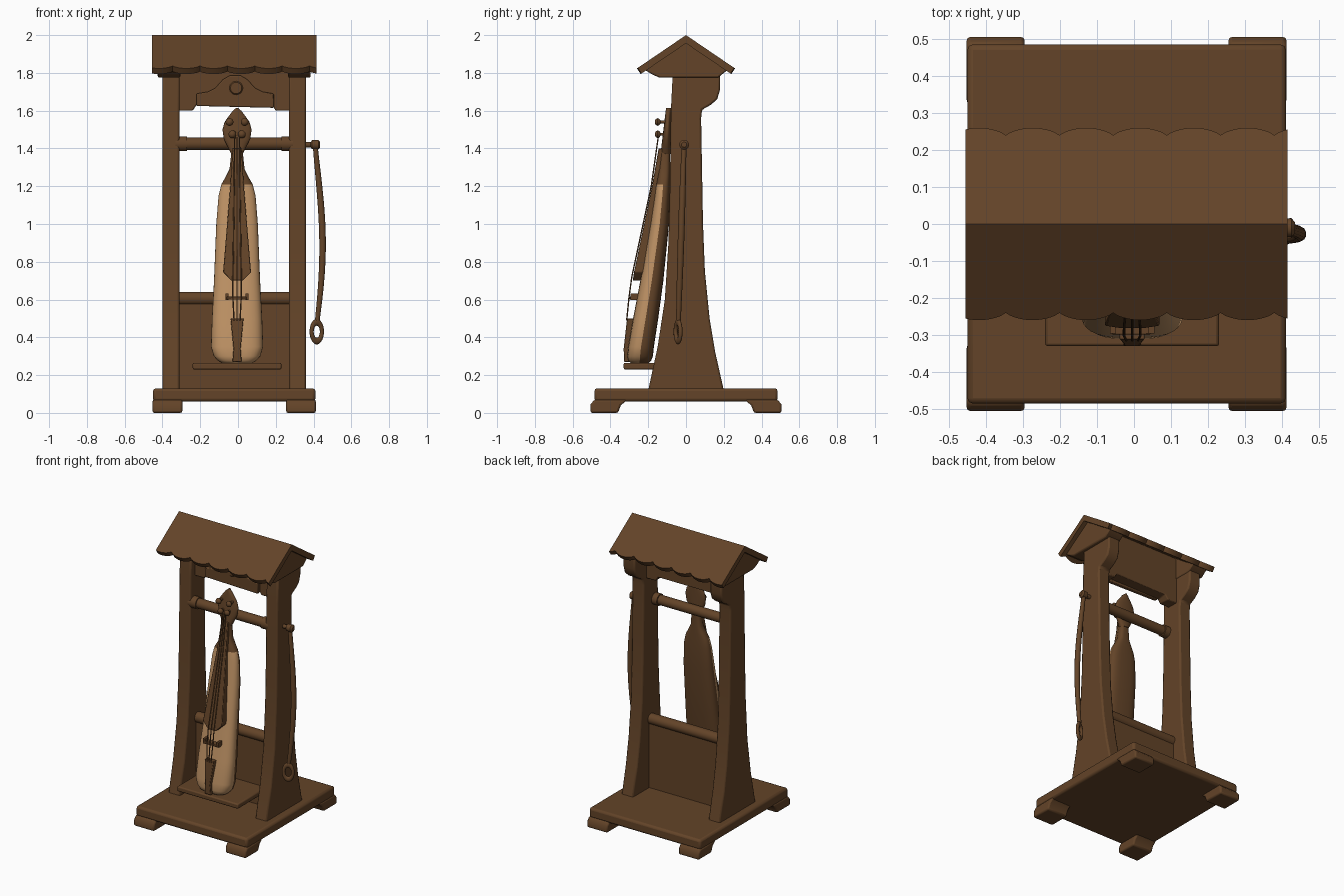
import bpy, bmesh, math
from mathutils import Vector

if "Cube" in bpy.data.objects:
    bpy.data.objects.remove(bpy.data.objects["Cube"])

CX = -0.02  # centre line of the stand


def material(name, rgb):
    m = bpy.data.materials.new(name)
    m.diffuse_color = (*rgb, 1)
    m.use_nodes = True
    m.node_tree.nodes["Principled BSDF"].inputs["Base Color"].default_value = m.diffuse_color
    return m


BROWN = material("brown wood", (0.125, 0.057, 0.021))
TAN = material("tan spruce", (0.52, 0.29, 0.13))


def finish(name, bm, mats=(BROWN,), bevel=0.0):
    bmesh.ops.recalc_face_normals(bm, faces=bm.faces)
    me = bpy.data.meshes.new(name)
    bm.to_mesh(me)
    bm.free()
    ob = bpy.data.objects.new(name, me)
    bpy.context.collection.objects.link(ob)
    for m in mats:
        me.materials.append(m)
    if bevel:
        b = ob.modifiers.new("bevel", 'BEVEL')
        b.width, b.segments, b.limit_method = bevel, 2, 'ANGLE'
        b.angle_limit = math.radians(40)
    bpy.ops.object.select_all(action='DESELECT')
    ob.select_set(True)
    bpy.context.view_layer.objects.active = ob
    bpy.ops.object.shade_smooth_by_angle(angle=math.radians(40))
    return ob


def loft(name, rings, mats=(BROWN,), rule=None, bevel=0.0):
    """Join rings of points (equal counts) with quads and cap both ends."""
    bm = bmesh.new()
    vs = [[bm.verts.new(p) for p in r] for r in rings]
    n = len(vs[0])
    for i in range(len(vs) - 1):
        for j in range(n):
            k = (j + 1) % n
            f = bm.faces.new((vs[i][j], vs[i][k], vs[i + 1][k], vs[i + 1][j]))
            if rule:
                f.material_index = rule(i, j)
    bm.faces.new(vs[0])
    bm.faces.new(vs[-1])
    return finish(name, bm, mats, bevel)


def prism_x(name, yz, x0, x1, bevel=0.0):
    return loft(name, [[(x, y, z) for y, z in yz] for x in (x0, x1)], bevel=bevel)


def prism_y(name, xz, y0, y1, bevel=0.0):
    return loft(name, [[(x, y, z) for x, z in xz] for y in (y0, y1)], bevel=bevel)


def box(name, x0, x1, y0, y1, z0, z1, bevel=0.0):
    return prism_x(name, [(y0, z0), (y1, z0), (y1, z1), (y0, z1)], x0, x1, bevel)


def tube(name, pts, r, sides=16):
    """Round rod along a path; r is one radius or one per point."""
    pts = [Vector(p) for p in pts]
    rs = r if isinstance(r, (list, tuple)) else [r] * len(pts)
    d = (pts[-1] - pts[0]).normalized()
    u = d.orthogonal().normalized()
    v = d.cross(u)
    rings = [[p + (u * math.cos(a) + v * math.sin(a)) * q
              for a in (2 * math.pi * k / sides for k in range(sides))]
             for p, q in zip(pts, rs)]
    return loft(name, rings)


# base slab and four feet
box("base_slab", -0.45, 0.41, -0.485, 0.485, 0.06, 0.13, 0.015)
for sx in (-1, 1):
    for sy in (-1, 1):
        prof = [(sy * y, z) for y, z in
                [(0.505, 0), (0.505, 0.045), (0.485, 0.07), (0.31, 0.07), (0.345, 0.04), (0.36, 0)]]
        prism_x("foot", prof, CX + sx * 0.275, CX + sx * 0.432, 0.01)

# flared posts with a rear bracket, and gable ends on top
post = [(-0.2, 0.12), (-0.15, 0.35), (-0.112, 0.6), (-0.093, 0.9), (-0.085, 1.2), (-0.08, 1.6),
        (-0.07, 1.8), (0.18, 1.8), (0.18, 1.71), (0.165, 1.66), (0.13, 1.63), (0.085, 1.605),
        (0.08, 1.56), (0.09, 1.0), (0.1, 0.75), (0.125, 0.5), (0.155, 0.32), (0.2, 0.12)]
gable = [(-0.14, 1.775), (0.17, 1.775), (0.225, 1.82), (0, 1.97), (-0.225, 1.82), (-0.175, 1.79)]
for s in (-1, 1):
    prism_x("post", post, CX + s * 0.29, CX + s * 0.38, 0.01)
    prism_x("gable_end", gable, CX + s * 0.285, CX + s * 0.405, 0.008)

# roof slopes with scalloped eaves
N, SCALLOPS, T = 72, 6, 0.036
down = Vector((0, 0.827, -0.562))
for s in (-1, 1):
    rings = []
    for i in range(N + 1):
        x = -0.455 + 0.87 * i / N
        length = 0.29 + 0.024 * abs(math.sin(math.pi * (SCALLOPS * i / N + 0.25))) ** 0.7
        e = down * length
        rings.append([(x, 0, 2.0), (x, s * e.y, 2 + e.z),
                      (x, s * (e.y - 0.562 * T), 2 + e.z - 0.827 * T), (x, 0, 2 - T / 0.827)])
    loft("roof_slope", rings)

# header board with pediment plate and round medallion
prism_y("header_board", [(-0.315, 1.6), (-0.24, 1.6), (-0.22, 1.63), (0.18, 1.63), (0.2, 1.6),
                         (0.275, 1.6), (0.275, 1.95), (-0.315, 1.95)], -0.03, 0.05, 0.006)
plate = [(-0.22, 1.625), (0.19, 1.615), (0.19, 1.69), (0.13, 1.70), (0.09, 1.72), (0.05, 1.765),
         (0.015, 1.785), (-0.045, 1.785), (-0.08, 1.765), (-0.12, 1.72), (-0.16, 1.70), (-0.22, 1.69)]
prism_y("pediment_plate", plate, -0.055, -0.025, 0.006)
tube("medallion", [(-0.01, -0.05, 1.72), (-0.01, -0.062, 1.72)], [0.04, 0.03], 24)

# crossbars, lower back panel and shelf
tube("upper_crossbar", [(-0.33, -0.045, 1.425), (-0.27, -0.045, 1.425), (-0.269, -0.045, 1.425),
                        (0.229, -0.045, 1.425), (0.23, -0.045, 1.425), (0.29, -0.045, 1.425)],
     [0.04, 0.04, 0.033, 0.033, 0.04, 0.04], 20)
tube("lower_crossbar", [(-0.33, 0, 0.605), (0.29, 0, 0.605)], 0.036, 20)
box("back_panel", -0.32, 0.28, -0.02, 0.02, 0.12, 0.59)
box("shelf", -0.24, 0.23, -0.33, -0.01, 0.23, 0.265, 0.008)

# fiddle body: (z, half width, front y, back y); the front half is tan
BX, M = -0.005, 32
stations = [(0.262, 0.075, -0.29, -0.2), (0.275, 0.1, -0.305, -0.185), (0.3, 0.123, -0.311, -0.175),
            (0.35, 0.138, -0.306, -0.17), (0.5, 0.133, -0.28, -0.147), (0.7, 0.122, -0.242, -0.12),
            (1.0, 0.11, -0.188, -0.09), (1.15, 0.098, -0.165, -0.085), (1.21, 0.083, -0.157, -0.085),
            (1.25, 0.06, -0.15, -0.085), (1.29, 0.04, -0.145, -0.085), (1.4, 0.028, -0.132, -0.085)]


def power(v, e):
    return math.copysign(abs(v) ** e, v)


def body_ring(z, hw, yf, yb, e=0.6):
    out = []
    for j in range(M):
        a = 2 * math.pi * j / M
        out.append((BX + hw * power(math.cos(a), e),
                    (yf + yb) / 2 + (yf - yb) / 2 * power(math.sin(a), 0.8), z))
    return out


loft("fiddle_body", [body_ring(*s) for s in stations], (BROWN, TAN),
     lambda i, j: 1 if j < M // 2 and i < 8 else 0)

# fiddle head
head = [(1.37, 0.03), (1.41, 0.05), (1.45, 0.07), (1.5, 0.077), (1.54, 0.066), (1.57, 0.045),
        (1.6, 0.022), (1.615, 0.004)]
loft("fiddle_head", [body_ring(z, w, -0.135 + (z - 1.37) * 0.12, -0.08, 1) for z, w in head])

# tuning pegs with knobs pointing forward
for px, pz in ((-0.045, 1.54), (0.035, 1.54), (-0.03, 1.475), (0.02, 1.475)):
    tube("tuning_peg", [(px, -0.1, pz), (px, -0.135, pz), (px, -0.14, pz), (px, -0.15, pz),
                        (px, -0.16, pz), (px, -0.165, pz)],
         [0.008, 0.008, 0.016, 0.021, 0.016, 0.006], 12)


def slab(name, rows):
    """Tapered plate: rows of (z, half width, front y, back y)."""
    loft(name, [[(BX - w, f, z), (BX + w, f, z), (BX + w, b, z), (BX - w, b, z)]
                for z, w, f, b in rows], bevel=0.004)


# fingerboard, tailpiece and bridge
slab("fingerboard", [(0.7, 0.03, -0.282, -0.24), (0.745, 0.074, -0.275, -0.225),
                     (1.2, 0.036, -0.18, -0.14), (1.4, 0.024, -0.145, -0.11)])
slab("tailpiece", [(0.27, 0.024, -0.328, -0.29), (0.34, 0.019, -0.33, -0.285), (0.5, 0.034, -0.312, -0.275)])
box("bridge", BX - 0.055, BX + 0.05, -0.298, -0.25, 0.6, 0.615, 0.003)
for sx in (-1, 1):
    box("bridge_foot", BX + sx * 0.052 - 0.008, BX + sx * 0.052 + 0.008, -0.295, -0.24, 0.598, 0.632)

# three strings
for k in (-1, 0, 1):
    tube("string", [(BX + 0.016 * k, -0.314, 0.49), (BX + 0.022 * k, -0.302, 0.61),
                    (BX + 0.022 * k, -0.287, 0.72), (BX + 0.015 * k, -0.184, 1.2),
                    (BX + 0.013 * k, -0.147, 1.46)], 0.0035, 8)

# hanging bow: hook, curved stick and ring
tube("bow_hook", [(0.34, -0.01, 1.42), (0.385, -0.01, 1.42), (0.392, -0.01, 1.42), (0.425, -0.01, 1.42),
                  (0.435, -0.01, 1.42)], [0.014, 0.014, 0.024, 0.026, 0.014], 14)
stick = []
for i in range(25):
    t = i / 24
    stick.append((0.408 + 0.012 * t + 0.033 * math.sin(math.pi * t ** 1.15),
                  -0.01 - 0.03 * t, 1.43 - 0.94 * t))
tube("bow_stick", stick, [0.013 + 0.005 * math.sin(math.pi * i / 24) for i in range(25)], 12)
bpy.ops.mesh.primitive_torus_add(major_radius=0.03, minor_radius=0.011, major_segments=32,
                                 minor_segments=12, location=(0.417, -0.042, 0.43),
                                 rotation=(math.radians(90), 0, math.radians(25)))
ring = bpy.context.object
ring.name = "bow_ring"
ring.scale = (1, 1.65, 1)
ring.data.materials.append(BROWN)
bpy.ops.object.shade_smooth_by_angle(angle=math.radians(40))
